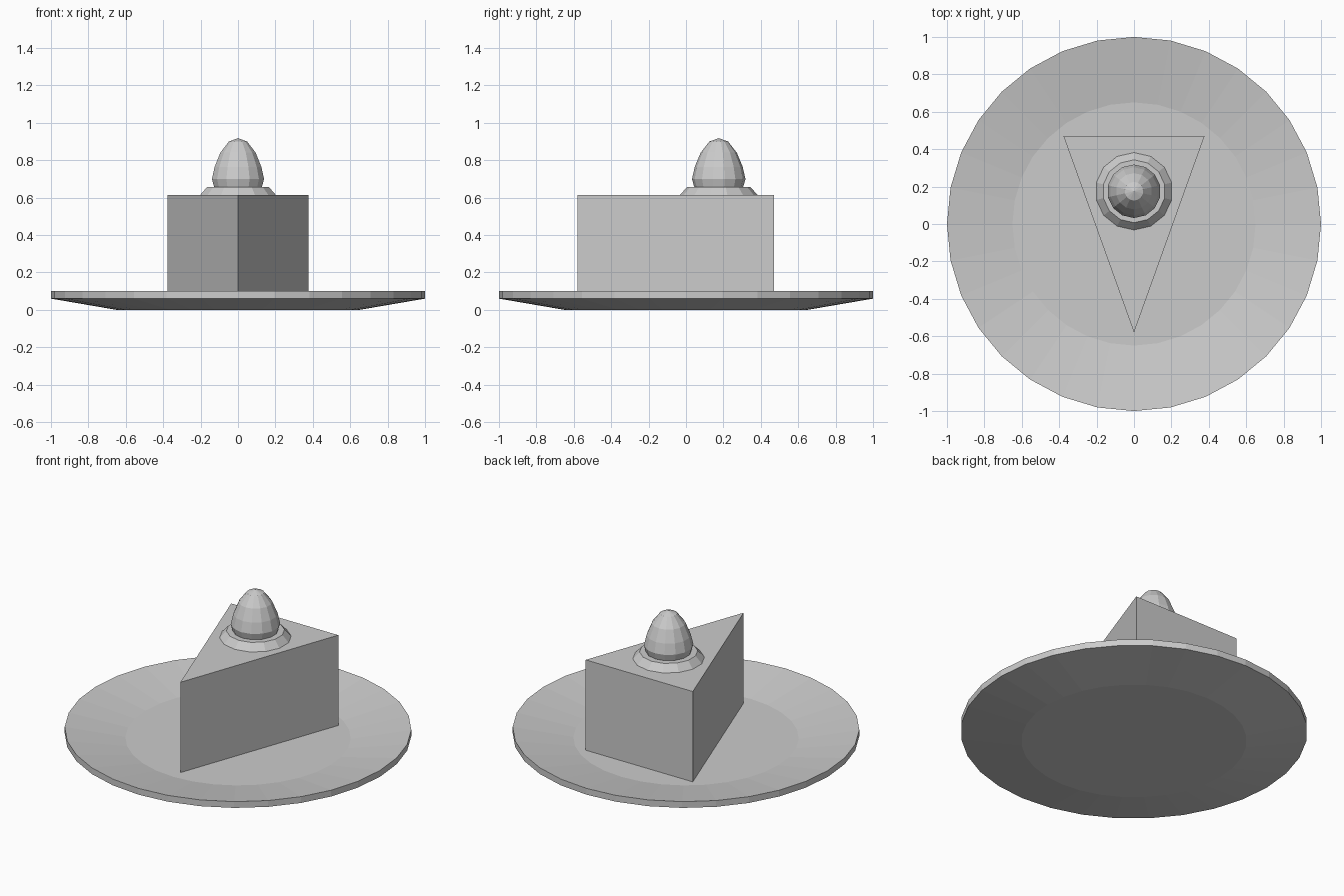
import bpy, bmesh
from math import sin, cos, tau

if "Cube" in bpy.data.objects:
    bpy.data.objects.remove(bpy.data.objects["Cube"])


def finish(bm, name):
    bmesh.ops.recalc_face_normals(bm, faces=bm.faces)
    mesh = bpy.data.meshes.new(name)
    bm.to_mesh(mesh)
    bm.free()
    obj = bpy.data.objects.new(name, mesh)
    bpy.context.collection.objects.link(obj)
    return obj


def lathe(name, profile, sides, centre=(0, 0), start=0.0):
    """Revolve (radius, z) points; zero radius makes a pole, other ends get a flat cap."""
    bm = bmesh.new()
    cx, cy = centre
    rings = []
    for r, z in profile:
        n = sides if r > 0 else 1
        rings.append([bm.verts.new((cx + r * cos(start + tau * i / sides),
                                    cy + r * sin(start + tau * i / sides), z))
                      for i in range(n)])
    for a, b in zip(rings, rings[1:]):
        for i in range(sides):
            j = (i + 1) % sides
            quad = [a[i % len(a)], a[j % len(a)], b[j % len(b)], b[i % len(b)]]
            bm.faces.new(list(dict.fromkeys(quad)))
    for ring in (rings[0], rings[-1]):
        if len(ring) > 1:
            bm.faces.new(ring)
    return finish(bm, name)


# Shallow dish with a sloping rim
lathe("plate", [(0.65, 0), (1, 0.06), (1, 0.1), (0.65, 0.04)], 32)

# Triangular slice, tip towards the front
bm = bmesh.new()
base = bm.faces.new([bm.verts.new(p) for p in
                     [(-0.377, 0.47, 0.04), (0, -0.58, 0.04), (0.377, 0.47, 0.04)]])
top = bmesh.ops.extrude_face_region(bm, geom=[base], use_keep_orig=True)
bmesh.ops.translate(bm, vec=(0, 0, 0.575),
                    verts=[v for v in top["geom"] if isinstance(v, bmesh.types.BMVert)])
finish(bm, "cake_slice")

# Cream collar and the berry sitting on it
spot = (0, 0.175)
lathe("cream", [(0.207, 0.615), (0.168, 0.658)], 14, spot, tau / 4)
lathe("berry", [(0.105, 0.63), (0.132, 0.66), (0.143, 0.70), (0.128, 0.765),
                (0.097, 0.84), (0.05, 0.9), (0, 0.918)], 14, spot, tau / 4)
